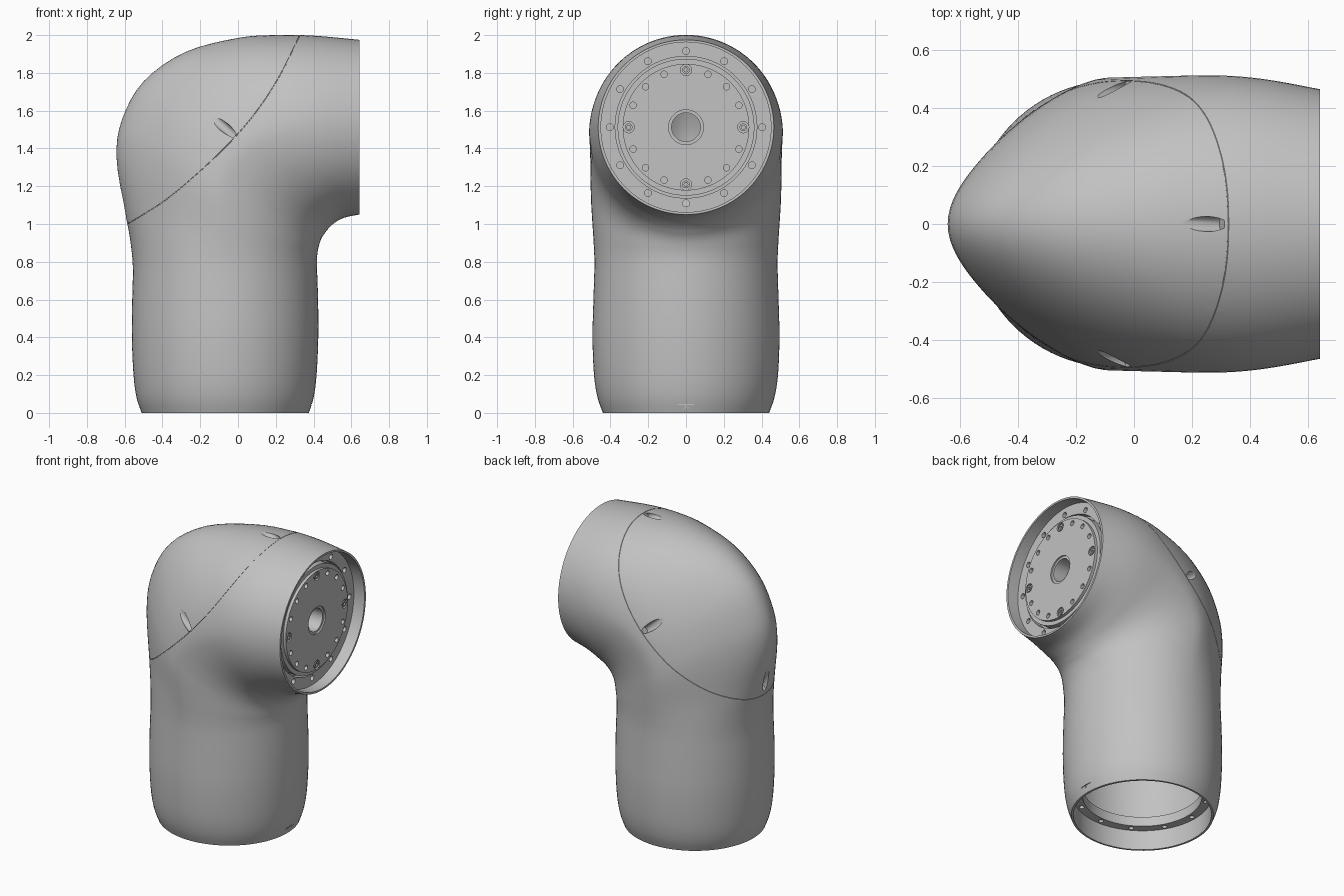
import bpy, bmesh
from math import pi, sin, cos
from mathutils import Matrix, Vector
from mathutils.bvhtree import BVHTree

if "Cube" in bpy.data.objects:
    bpy.data.objects.remove(bpy.data.objects["Cube"])

grey = bpy.data.materials.new("satin_grey")
grey.use_nodes = True
grey.diffuse_color = (0.54, 0.54, 0.54, 1)
grey.node_tree.nodes["Principled BSDF"].inputs["Base Color"].default_value = (0.54, 0.54, 0.54, 1)


def finish(bm, name):
    bmesh.ops.remove_doubles(bm, verts=bm.verts, dist=1e-5)
    bmesh.ops.recalc_face_normals(bm, faces=bm.faces)
    mesh = bpy.data.meshes.new(name)
    bm.to_mesh(mesh)
    bm.free()
    mesh.materials.append(grey)
    obj = bpy.data.objects.new(name, mesh)
    bpy.context.collection.objects.link(obj)
    return obj


def activate(obj):
    bpy.ops.object.select_all(action='DESELECT')
    obj.select_set(True)
    bpy.context.view_layer.objects.active = obj


def cut(target, cutter):
    """Subtract the cutter, then throw it away."""
    cutter.hide_render = True
    mod = target.modifiers.new("cut", 'BOOLEAN')
    mod.operation = 'DIFFERENCE'
    mod.solver = 'EXACT'
    mod.object = cutter
    activate(target)
    bpy.ops.object.modifier_apply(modifier=mod.name)
    bpy.data.objects.remove(cutter)


def smooth(obj):
    activate(obj)
    bpy.ops.object.shade_smooth_by_angle(angle=pi / 6)


def spline(keys, steps):
    """Smooth curve through the keys."""
    out = []
    last = len(keys) - 1
    for i in range(last):
        p0, p1, p2, p3 = (keys[min(max(i + k, 0), last)] for k in (-1, 0, 1, 2))
        for s in range(steps):
            t = s / steps
            out.append(tuple(b + t * (c - a) / 2 + t * t * (2 * a - 5 * b + 4 * c - d) / 2
                             + t ** 3 * (3 * b - a - 3 * c + d) / 2
                             for a, b, c, d in zip(p0, p1, p2, p3)))
    out.append(keys[last])
    return out


def loft(keys, inset=0, segments=96):
    """Skin sections that are ellipses, pinched towards the outer bend by the last value."""
    bm = bmesh.new()
    rings = []
    for ox, oz, ix, iz, w, pinch in spline(keys, 4):
        inner, outer = Vector((ix, 0, iz)), Vector((ox, 0, oz))
        half = (outer - inner) / 2
        half -= half.normalized() * inset
        ring = []
        for k in range(segments):
            a = 2 * pi * k / segments
            y = (w - inset) * sin(a) * (1 - pinch * max(cos(a), 0) ** 1.3)
            ring.append(bm.verts.new((inner + outer) / 2 + half * cos(a) + Vector((0, y, 0))))
        rings.append(ring)
    for low, high in zip(rings, rings[1:]):
        for k in range(segments):
            j = (k + 1) % segments
            bm.faces.new((low[k], low[j], high[j], high[k]))
    bm.faces.new(rings[0])
    bm.faces.new(rings[-1])
    bmesh.ops.recalc_face_normals(bm, faces=bm.faces)
    return bm


def lathe(bm, profile, matrix, steps=96):
    """Turn (radius, height) points around the local z axis of the matrix."""
    verts = [bm.verts.new(matrix @ Vector((r, 0, h))) for r, h in profile]
    edges = [bm.edges.new(pair) for pair in zip(verts, verts[1:])]
    bmesh.ops.spin(bm, geom=verts + edges, cent=matrix.translation,
                   axis=matrix.to_3x3() @ Vector((0, 0, 1)), angle=2 * pi, steps=steps)


def turned(name, profile, matrix):
    bm = bmesh.new()
    lathe(bm, profile, matrix)
    return finish(bm, name)


def rod(bm, matrix, radius, low, high):
    lathe(bm, [(0, low), (radius, low), (radius, high), (0, high)], matrix, 20)


def bolt_circle(bm, matrix, angles, ring, radius, low, high):
    for a in angles:
        rod(bm, matrix @ Matrix.Translation((ring * cos(a), ring * sin(a), 0)), radius, low, high)


# Elbow body: outer x, outer z, inner x, inner z, half width, pinch of each section
sections = [
    (-.51, 0, .375, 0, .44, 0), (-.537, .08, .4, .08, .468, 0),
    (-.553, .2, .416, .2, .487, 0), (-.562, .4, .425, .4, .495, 0),
    (-.56, .6, .424, .6, .49, 0), (-.557, .78, .418, .78, .485, .02),
    (-.573, .93, .42, .84, .488, .1), (-.601, 1.08, .427, .88, .494, .22),
    (-.643, 1.35, .436, .91, .503, .38), (-.615, 1.55, .447, .933, .505, .4),
    (-.5, 1.755, .46, .952, .507, .36), (-.28, 1.91, .476, .973, .51, .25),
    (0, 1.985, .5, .997, .513, .12), (.2, 2, .532, 1.02, .509, .04),
    (.4, 1.997, .575, 1.037, .494, 0), (.642, 1.975, .642, 1.05, .465, 0)]
bm = loft(sections)
surface = BVHTree.FromBMesh(bm)
body = finish(bm, "elbow_housing")

# Hollow inside of the elbow
cut(body, finish(loft(sections[2:-2], 0.06), "cavity_cutter"))

# Seam of the rear cover: a fine groove laid on the surface
line = spline([(-.594, 1), (-.4, 1.115), (-.2, 1.28), (-.01, 1.466),
               (.13, 1.64), (.24, 1.82), (.325, 2)], 20)
curve = bpy.data.curves.new("seam_cutter", 'CURVE')
curve.dimensions = '3D'
curve.bevel_depth = 0.0025
curve.bevel_resolution = 1
path = curve.splines.new('POLY')
COUNT = 160
path.points.add(COUNT - 1)
path.use_cyclic_u = True
for k, point in enumerate(path.points):
    a = 2 * pi * k / COUNT
    f = (1 - cos(a)) / 2 * (len(line) - 1)
    i = min(int(f), len(line) - 2)
    x, z = Vector(line[i]).lerp(Vector(line[i + 1]), f - i)
    y = 0.5 * sin(a)
    for _ in range(5):
        spot = surface.find_nearest(Vector((x, y, z)))[0]
        y = spot.y
    point.co = (*spot, 1)
seam = bpy.data.objects.new("seam_cutter", curve)
bpy.context.collection.objects.link(seam)
activate(seam)
bpy.ops.object.convert(target='MESH')
cut(body, bpy.context.view_layer.objects.active)

# Screw slots that dive towards the seam on four sides
bm = bmesh.new()
for far, near in [((-.14, -.5, 1.57), (-.025, -.51, 1.475)), ((-.14, .5, 1.57), (-.025, .51, 1.475)),
                  ((.19, 0, 2), (.305, 0, 2)), ((-.625, 0, 1.17), (-.6, 0, 1.04))]:
    p, n, _, _ = surface.find_nearest(Vector(far))
    q, m, _, _ = surface.find_nearest(Vector(near))
    start, end = p + n * 0.024, q - m * 0.022
    axis = end - start
    frame = Matrix.Translation(start) @ axis.to_track_quat('Z', 'Y').to_matrix().to_4x4()
    rod(bm, frame, 0.026, -0.1, axis.length)
cut(body, finish(bm, "slot_cutter"))

# Open base with a bolted inner flange
base = Matrix.Translation((-.0675, 0, 0))
cut(body, turned("base_cutter", [(0, -.1), (.428, -.1), (.428, .135), (.37, .135),
                                 (.37, .23), (0, .23)], base))

# Stepped recess in the side opening, with a bore into the hollow
mouth = Matrix.Translation((.642, 0, 1.5125)) @ Matrix.Rotation(pi / 2, 4, 'Y')
cut(body, turned("mouth_cutter", [(0, .1), (.45, .1), (.45, -.08), (.375, -.08), (.375, -.13),
                                  (.08, -.13), (.08, -.4), (0, -.4)], mouth))

# Bolt holes in both flanges
twelve = [k * pi / 6 for k in range(12)]
bm = bmesh.new()
bolt_circle(bm, mouth, twelve, .403, .018, -.15, -.06)
bolt_circle(bm, base, twelve, .4, .016, .1, .17)
cut(body, finish(bm, "bolt_hole_cutter"))

# Small alignment mark near the base
bm = bmesh.new()
for y, z, wide, tall in [(0, .044, .085, .007), (0, .031, .012, .014)]:
    bmesh.ops.create_cube(bm, size=1, matrix=Matrix.Translation((.403, y, z))
                          @ Matrix.Diagonal((.036, wide, tall, 1)))
cut(body, finish(bm, "mark_cutter"))
smooth(body)

# Drive plate with a stepped edge and a central through bore
plate = turned("drive_plate", [(.076, -.15), (.362, -.15), (.362, -.065), (.335, -.065), (.335, -.045),
                               (.092, -.045), (.092, -.055), (.076, -.055), (.076, -.15)], mouth)
sixteen = [k * pi / 8 for k in range(16)]
bm = bmesh.new()
bolt_circle(bm, mouth, [a for k, a in enumerate(sixteen) if k % 4], .303, .017, -.12, -.03)
bolt_circle(bm, mouth, sixteen[::4], .303, .03, -.06, -.03)
cut(plate, finish(bm, "plate_hole_cutter"))
smooth(plate)

# Four screws seated in the counterbores
bm = bmesh.new()
for a in sixteen[::4]:
    seat = mouth @ Matrix.Translation((.303 * cos(a), .303 * sin(a), 0))
    lathe(bm, [(0, -.065), (.02, -.065), (.02, -.046), (.01, -.046), (.01, -.056), (0, -.056)], seat, 20)
smooth(finish(bm, "plate_screws"))
